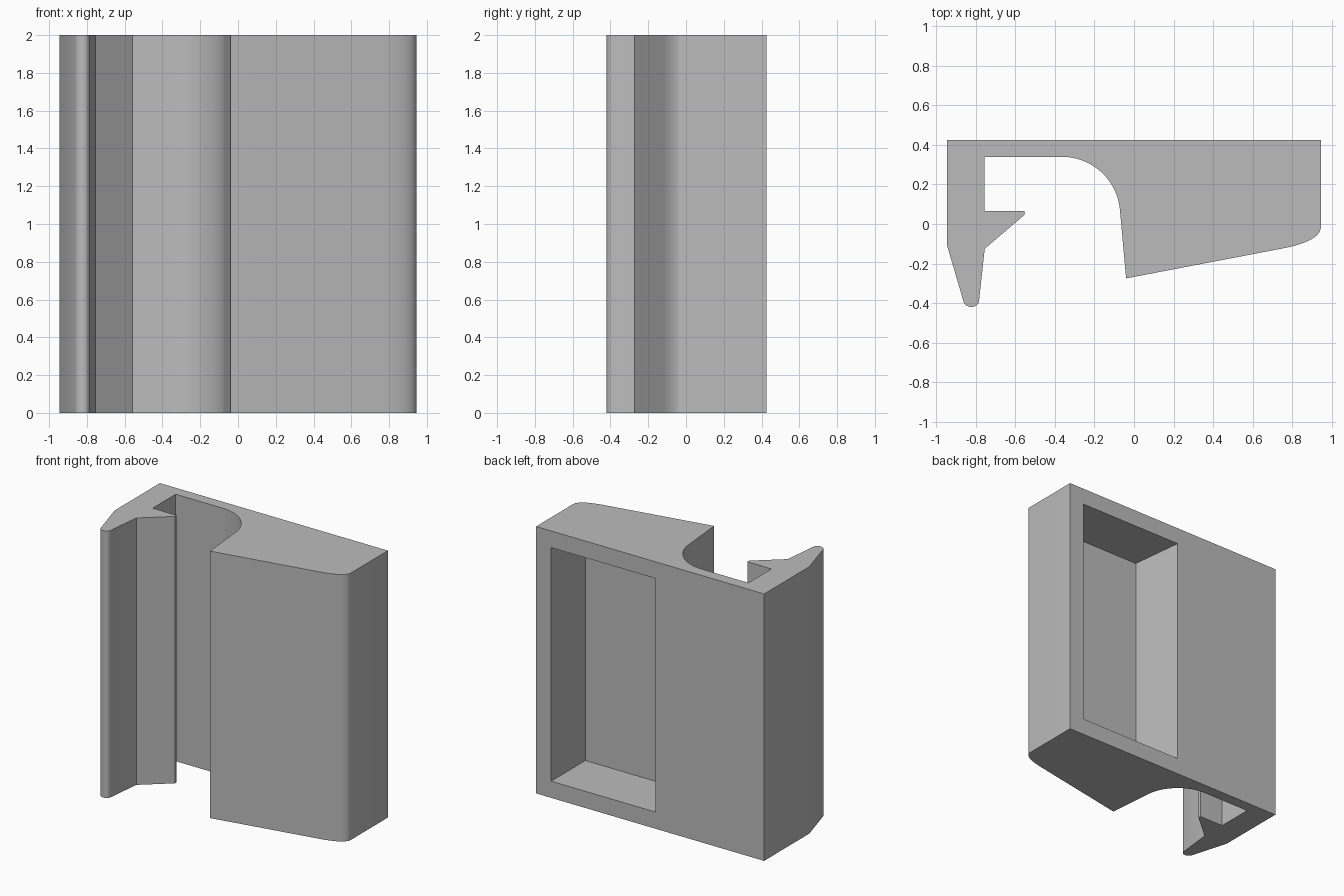
import bpy, bmesh, math
from mathutils import Vector, geometry

cube = bpy.data.objects.get("Cube")
if cube:
    bpy.data.objects.remove(cube, do_unlink=True)

HEIGHT = 2.0
MARGIN = 0.125

grey = bpy.data.materials.new("plain_grey")
grey.use_nodes = True
colour = (0.5, 0.5, 0.5, 1)
grey.diffuse_color = colour
grey.node_tree.nodes["Principled BSDF"].inputs["Base Color"].default_value = colour


def arc(cx, cy, r, start, end, steps):
    """Points on a circular arc, angles in degrees."""
    angles = [math.radians(start + (end - start) * i / steps) for i in range(steps + 1)]
    return [(cx + r * math.cos(a), cy + r * math.sin(a)) for a in angles]


def bezier(a, b, c, d, steps):
    pts = geometry.interpolate_bezier(Vector(a), Vector(b), Vector(c), Vector(d), steps)
    return [(p.x, p.y) for p in pts]


def extrude_profile(name, points, z0, z1):
    """Upright prism with the given outline."""
    bm = bmesh.new()
    base = bm.faces.new([bm.verts.new((x, y, z0)) for x, y in points])
    top = bmesh.ops.extrude_face_region(bm, geom=[base])["geom"]
    verts = [g for g in top if isinstance(g, bmesh.types.BMVert)]
    bmesh.ops.translate(bm, verts=verts, vec=(0, 0, z1 - z0))
    bmesh.ops.recalc_face_normals(bm, faces=bm.faces)
    mesh = bpy.data.meshes.new(name)
    bm.to_mesh(mesh)
    bm.free()
    mesh.materials.append(grey)
    obj = bpy.data.objects.new(name, mesh)
    bpy.context.collection.objects.link(obj)
    return obj


# Outline: hook arm with rounded tip and barb, curved channel, wedge-shaped grip
outline = [(-0.945, 0.425), (-0.945, -0.11)]
outline += bezier((-0.863, -0.39), (-0.853, -0.43), (-0.79, -0.43), (-0.784, -0.39), 10)
outline += [(-0.755, -0.125), (-0.555, 0.045), (-0.555, 0.067), (-0.755, 0.067), (-0.755, 0.34)]
outline += arc(-0.365, 0.045, 0.295, 90, 5, 24)
outline += [(-0.04, -0.275)]
outline += bezier((0.76, -0.122), (0.87, -0.10), (0.945, -0.065), (0.945, -0.015), 16)
outline += [(0.945, 0.425)]
body = extrude_profile("clip_body", outline, 0, HEIGHT)

# Pocket cut into the back, with one slanted side
pocket = [(0.82, 0.5), (0.82, 0.02), (0.0, 0.02), (-0.046, 0.425), (-0.046, 0.5)]
cutter = extrude_profile("pocket_cutter", pocket, MARGIN, HEIGHT - MARGIN)
cutter.hide_render = True
cutter.hide_viewport = True

cut = body.modifiers.new("back_pocket", "BOOLEAN")
cut.operation = "DIFFERENCE"
cut.solver = "EXACT"
cut.object = cutter

# Bake the cut, then smooth only the rounded stretches
bpy.context.view_layer.update()
evaluated = body.evaluated_get(bpy.context.evaluated_depsgraph_get())
body.data = bpy.data.meshes.new_from_object(evaluated)
body.modifiers.clear()
bpy.data.objects.remove(cutter, do_unlink=True)

bpy.ops.object.select_all(action="DESELECT")
body.select_set(True)
bpy.context.view_layer.objects.active = body
bpy.ops.object.shade_smooth_by_angle(angle=math.radians(25))
